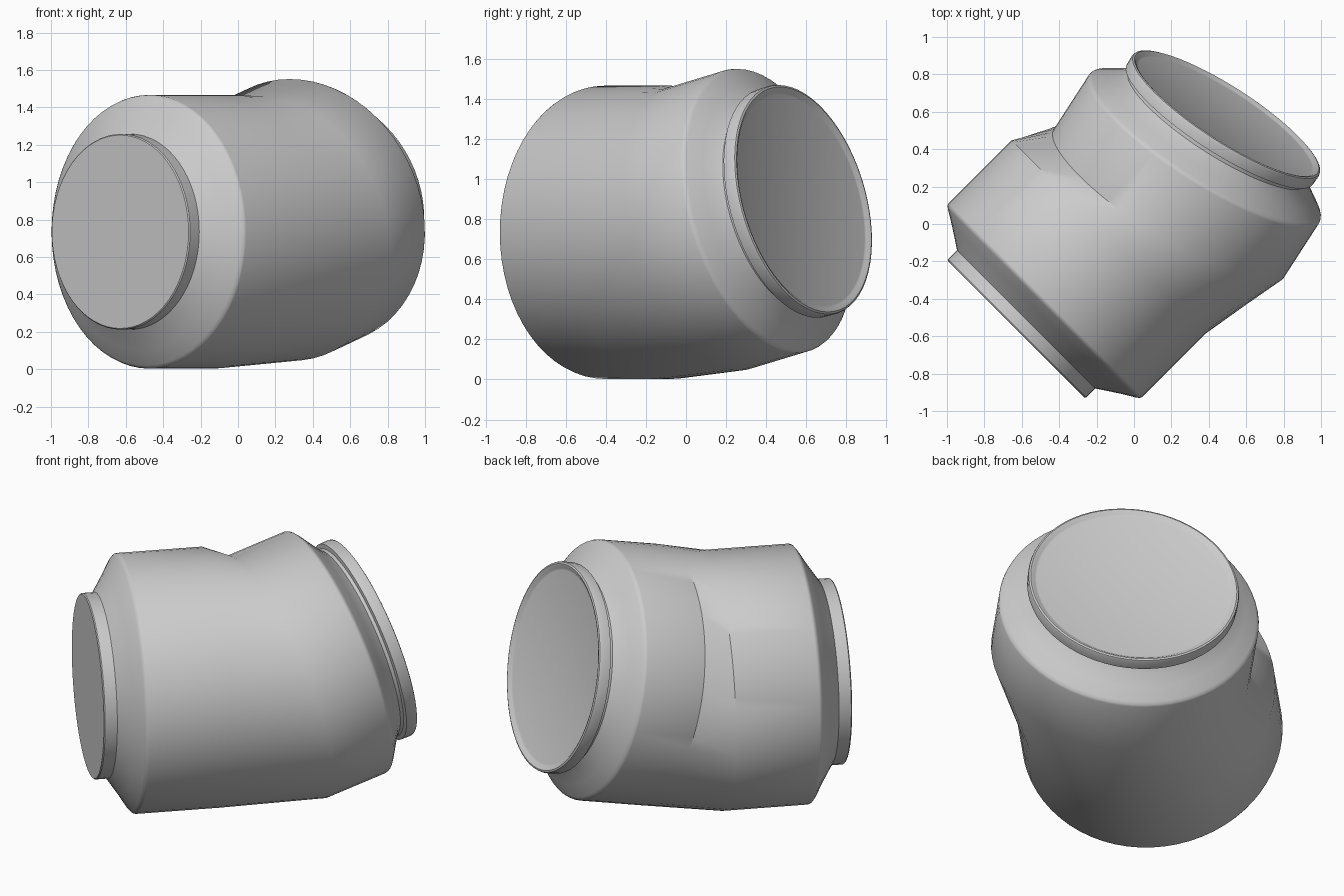
import bpy, bmesh
from math import cos, sin, tau, radians
from mathutils import Vector

if "Cube" in bpy.data.objects:
    bpy.data.objects.remove(bpy.data.objects["Cube"])

SIDES = 64
R = 0.732
UP = Vector((0, 0, 1))


def ring(bm, centre, axis, radius):
    side = UP.cross(axis).normalized()
    top = axis.cross(side)
    return [bm.verts.new(centre + radius * (cos(tau * i / SIDES) * side + sin(tau * i / SIDES) * top))
            for i in range(SIDES)]


def loft(name, rings, cap_start=False, cap_end=False):
    """Skin a row of circles given as (centre, axis, radius)."""
    bm = bmesh.new()
    loops = [ring(bm, *r) for r in rings]
    for a, b in zip(loops, loops[1:]):
        for i in range(SIDES):
            j = (i + 1) % SIDES
            bm.faces.new((a[i], a[j], b[j], b[i]))
    if cap_start:
        bm.faces.new(loops[0])
    if cap_end:
        bm.faces.new(loops[-1])
    bmesh.ops.recalc_face_normals(bm, faces=bm.faces)
    mesh = bpy.data.meshes.new(name)
    bm.to_mesh(mesh)
    bm.free()
    obj = bpy.data.objects.new(name, mesh)
    bpy.context.collection.objects.link(obj)
    bpy.ops.object.select_all(action='DESELECT')
    obj.select_set(True)
    bpy.context.view_layer.objects.active = obj
    bpy.ops.object.shade_smooth_by_angle(angle=radians(35))


# The two pipe axes and their shoulder centres
dir_a = Vector((1, 1, 0)).normalized()
dir_b = Vector((0.526, 0.814, 0.247)).normalized()
shoulder_a = Vector((-0.482, -0.415, 0.735))
shoulder_b = Vector((0.38, 0.41, 0.845))

# Distance from the shoulder and radius: flare, collar, end face
profile_a = [(-0.012, R), (0, R - 0.004), (0.012, R - 0.018), (0.06, 0.635), (0.10, 0.574),
             (0.134, 0.523), (0.203, 0.523), (0.209, 0.517)]
profile_b = [(-0.012, R), (0, R - 0.004), (0.012, R - 0.018), (0.06, 0.645), (0.10, 0.59),
             (0.125, 0.565), (0.145, 0.565), (0.15, 0.592), (0.205, 0.594), (0.216, 0.59),
             (0.22, 0.58), (0.217, 0.57), (0.205, 0.555), (0.202, 0.545)]

end_a = [(shoulder_a - dir_a * h, dir_a, r) for h, r in reversed(profile_a)]
end_b = [(shoulder_b + dir_b * h, dir_b, r) for h, r in profile_b]

# Bent pipe with a short transition between its two straight runs
bend = [(shoulder_a + dir_a * 0.487, dir_a, R), (shoulder_b - dir_b * 0.368, dir_b, R)]
loft("elbow_pipe", end_a + bend + end_b, cap_start=True, cap_end=True)
